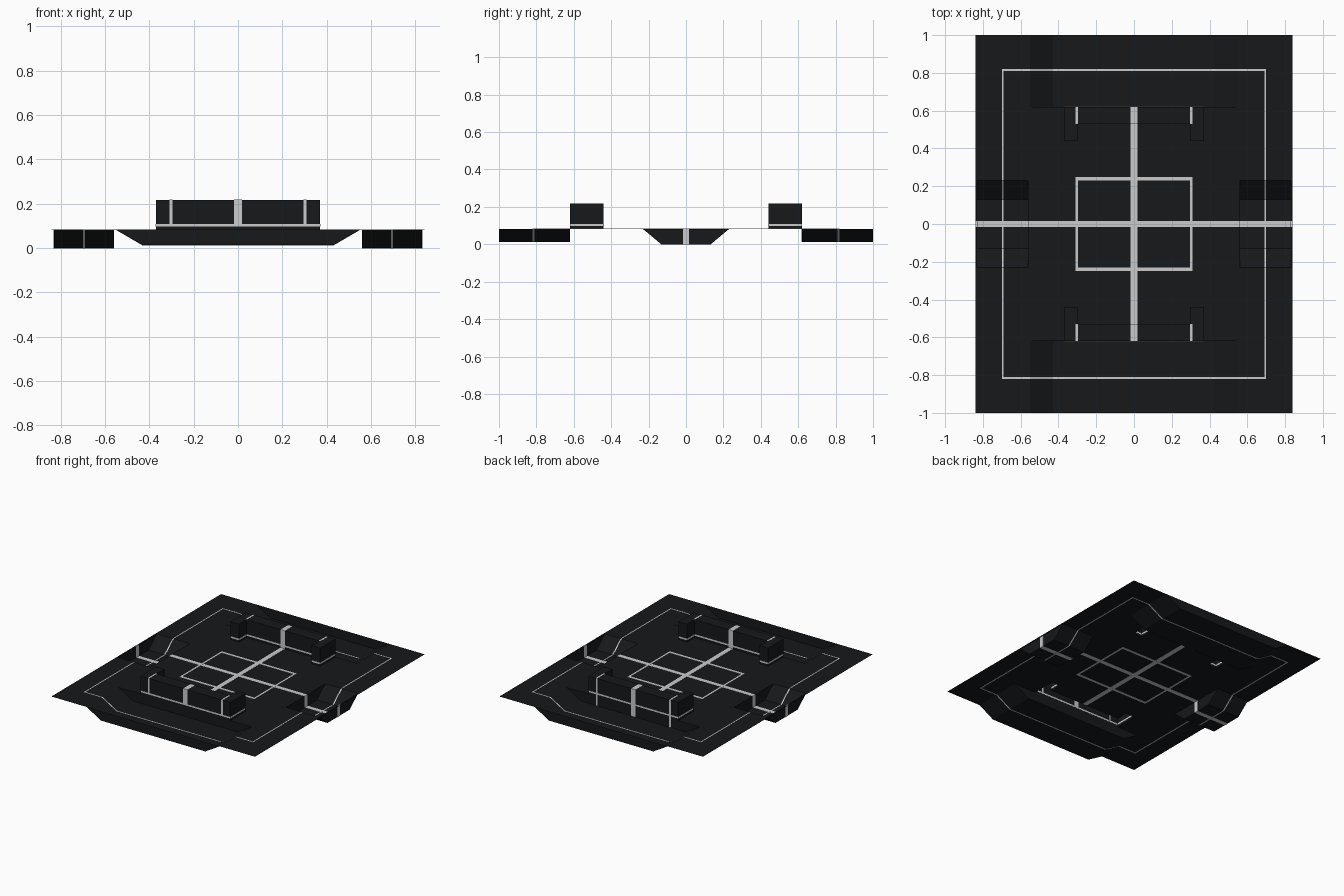
import bpy
from mathutils import Vector

if "Cube" in bpy.data.objects:
    bpy.data.objects.remove(bpy.data.objects["Cube"])

H, TOP = 0.083, 0.217          # floor level, barrier top
END_Z, SIDE_Z = 0.013, 0.0     # pit floors
HX, HY = 0.84, 1.0


def material(name, rgb):
    m = bpy.data.materials.new(name)
    m.diffuse_color = (*rgb, 1)
    m.use_nodes = True
    m.node_tree.nodes["Principled BSDF"].inputs["Base Color"].default_value = m.diffuse_color
    return m


DARK = material("dark_panel", (0.008, 0.009, 0.010))
PALE = material("pale_line", (0.62, 0.63, 0.63))


def build(name, polys, mat):
    """polys: list of (points, direction the face should look)."""
    verts, faces = [], []
    for pts, look in polys:
        pts = [Vector(p) for p in pts]
        n = Vector()
        for a, b in zip(pts, pts[1:] + pts[:1]):
            n += a.cross(b)
        if n.dot(Vector(look)) < 0:
            pts.reverse()
        faces.append(range(len(verts), len(verts) + len(pts)))
        verts += pts
    me = bpy.data.meshes.new(name)
    me.from_pydata(verts, [], [list(f) for f in faces])
    me.materials.append(mat)
    ob = bpy.data.objects.new(name, me)
    bpy.context.collection.objects.link(ob)
    return ob


def line(name, path, width, axis, closed=False):
    """Thin painted ribbon along a path, its width lying along axis."""
    d = Vector(axis) * width / 2
    pts = [Vector(p) for p in path]
    n = len(pts)
    me = bpy.data.meshes.new(name)
    quads = [(2 * i, 2 * i + 1, 2 * ((i + 1) % n) + 1, 2 * ((i + 1) % n))
             for i in range(n if closed else n - 1)]
    me.from_pydata([q for p in pts for q in (p - d, p + d)], [], quads)
    me.materials.append(PALE)
    ob = bpy.data.objects.new(name, me)
    bpy.context.collection.objects.link(ob)
    mod = ob.modifiers.new("thickness", 'SOLIDIFY')
    mod.thickness, mod.offset = 0.003, 0


# Floor sheet, left open over the pits and under the barriers
def is_open(x, y):
    x, y = abs(x), abs(y)
    return ((x < .55 and y > .62) or (.56 < x < .83 and y < .23)
            or (x < .37 and .53 < y < .62) or (.30 < x < .37 and .44 < y < .62))


def both(vals):
    return sorted([-v for v in vals] + list(vals))


xs, ys = both([.30, .37, .55, .56, .83, HX]), both([.23, .44, .53, .62, HY])
cells = [([(a, c, H), (b, c, H), (b, d, H), (a, d, H)], (0, 0, 1))
         for a, b in zip(xs, xs[1:]) for c, d in zip(ys, ys[1:])
         if not is_open((a + b) / 2, (c + d) / 2)]
build("floor", cells, DARK)


# Sunken pits with sloping sides and upright ends
def pit(name, top, bottom, z, v0, v1, place):
    prof = [(-top, H), (-bottom, z), (bottom, z), (top, H)]
    mid = Vector(place(0, (v0 + v1) / 2, 1.0))
    polys = []
    for (a, az), (b, bz) in zip(prof, prof[1:]):
        polys.append([place(a, v0, az), place(b, v0, bz),
                      place(b, v1, bz), place(a, v1, az)])
    for v in (v0, v1):
        polys.append([place(u, v, w) for u, w in prof])
    out = []
    for p in polys:
        centre = sum((Vector(q) for q in p), Vector()) / len(p)
        out.append((p, mid - centre))
    build(name, out, DARK)


for s, tag in ((-1, "front"), (1, "back")):
    pit(tag + "_pit", .55, .43, END_Z, .62, HY, lambda u, v, z: (u, v * s, z))
for s, tag in ((-1, "left"), (1, "right")):
    pit(tag + "_pit", .23, .13, SIDE_Z, .56, .83, lambda u, v, z: (v * s, u, z))

# U-shaped barriers, hollow beneath, with their painted lines
U = [(-.37, .62), (.37, .62), (.37, .44), (.30, .44),
     (.30, .53), (-.30, .53), (-.30, .44), (-.37, .44)]
for s, tag in ((-1, "front"), (1, "back")):
    polys = [([(x, y * s, TOP) for x, y in U], (0, 0, 1))]
    for (ax, ay), (bx, by) in zip(U, U[1:] + U[:1]):
        look = (-(by - ay), (bx - ax) * s, 0)
        polys.append(([(ax, ay * s, H), (bx, by * s, H),
                       (bx, by * s, TOP), (ax, ay * s, TOP)], look))
    build(tag + "_barrier", polys, DARK)
    line(tag + "_barrier_band", [(x, y * s, .103) for x, y in U],
         .012, (0, 0, 1), True)
    low = .10 if s < 0 else END_Z
    for x in (-.303, .303):
        line(tag + "_barrier_tick", [(x, .62 * s, low), (x, .62 * s, TOP),
                                     (x, .53 * s, TOP)], .013, (1, 0, 0))
    line(tag + "_centre_stripe",
         [(0, .62 * s, low), (0, .62 * s, TOP), (0, .53 * s, TOP),
          (0, .53 * s, H), (0, 0, H)], .036, (1, 0, 0))

# Cross stripe dipping through the side pits
half = [(.56, H), (.56, SIDE_Z), (.83, SIDE_Z), (.83, H), (HX, H)]
line("cross_stripe", [(-x, 0, z) for x, z in reversed(half)] +
     [(x, 0, z) for x, z in half], .033, (0, 1, 0))

# Centre rectangle and outer circuit line
for s in (-1, 1):
    line("centre_box_side", [(.303 * s, -.25, H), (.303 * s, .25, H)],
         .014, (1, 0, 0))
    line("centre_box_end", [(-.31, .24 * s, H), (.31, .24 * s, H)],
         .02, (0, 1, 0))
    line("circuit_end", [(x, .815 * s, z) for x, z in
                         ((-.70, H), (-.55, H), (-.43, END_Z), (.43, END_Z),
                          (.55, H), (.70, H))], .009, (0, 1, 0))
    line("circuit_side", [(.695 * s, y, z) for y, z in
                          ((-.815, H), (-.23, H), (-.13, SIDE_Z), (.13, SIDE_Z),
                           (.23, H), (.815, H))], .009, (1, 0, 0))
